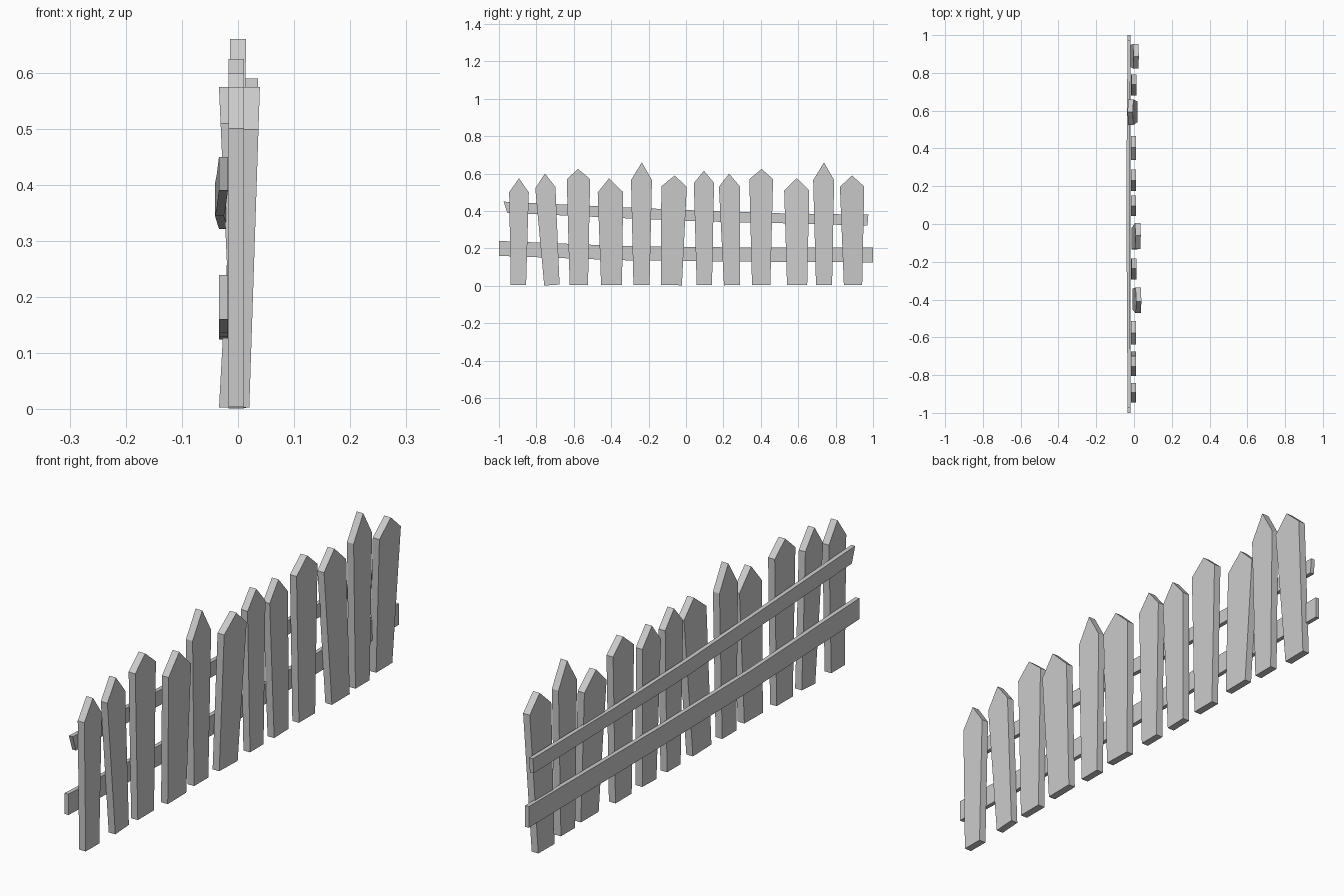
import bpy
import bmesh

cube = bpy.data.objects.get("Cube")
if cube:
    bpy.data.objects.remove(cube, do_unlink=True)

# Single flat grey paint for the whole fence
grey = bpy.data.materials.new("weathered_grey")
grey.use_nodes = True
grey.diffuse_color = (0.6, 0.6, 0.6, 1)
grey.node_tree.nodes["Principled BSDF"].inputs["Base Color"].default_value = (0.6, 0.6, 0.6, 1)


def loft(name, rings):
    """Join equal-length rings of points into a closed solid."""
    bm = bmesh.new()
    rows = [[bm.verts.new(p) for p in ring] for ring in rings]
    count = len(rows[0])
    for a, b in zip(rows, rows[1:]):
        for i in range(count):
            j = (i + 1) % count
            bm.faces.new((a[i], a[j], b[j], b[i]))
    bm.faces.new(rows[0])
    bm.faces.new(rows[-1])
    bmesh.ops.recalc_face_normals(bm, faces=bm.faces)
    mesh = bpy.data.meshes.new(name)
    bm.to_mesh(mesh)
    bm.free()
    mesh.materials.append(grey)
    obj = bpy.data.objects.new(name, mesh)
    bpy.context.collection.objects.link(obj)


def picket(name, base_y, base_w, top_y, top_w, shoulder, peak_y, peak, x_base=-.003, x_top=-.003):
    """Pointed board, wider at the shoulders, leaning along y and x."""
    lean = (top_y - base_y) / shoulder
    b, t = base_w / 2, top_w / 2
    outline = [(base_y - b, .004 + lean * b), (base_y + b, .004 - lean * b),
               (top_y + t, shoulder - lean * t), (peak_y, peak),
               (top_y - t, shoulder + lean * t)]
    # keep the lowest corner on the ground
    outline = [(y, max(z, 0)) for y, z in outline]
    loft(name, [[(x_base + (x_top - x_base) * z / peak + side, y, z) for y, z in outline]
                for side in (-.014, .014)])


# base y, base width, shoulder y, shoulder width, shoulder z, peak y, peak z, x at base, x at top
pickets = [
    (-.896, .082, -.893, .105, .50, -.893, .575),
    (-.717, .082, -.752, .108, .525, -.754, .60),
    (-.573, .098, -.575, .125, .57, -.577, .625),
    (-.398, .112, -.404, .136, .50, -.411, .575, .006, .025),
    (-.238, .086, -.238, .112, .565, -.236, .66, -.003, 0),
    (-.078, .112, -.064, .136, .53, -.06, .59, 0, .022),
    (.098, .082, .096, .108, .55, .096, .615),
    (.246, .086, .232, .112, .53, .23, .60),
    (.402, .098, .402, .127, .57, .404, .625),
    (.594, .108, .592, .134, .51, .592, .575, .006, -.02),
    (.738, .086, .736, .112, .565, .738, .66, -.003, 0),
    (.893, .098, .888, .13, .53, .888, .59, -.02, .012),
]
for number, values in enumerate(pickets, 1):
    picket(f"picket_{number}", *values)


def rail(name, stations):
    """Bent plank through stations of (y at top, y at bottom, x, top z, bottom z)."""
    loft(name, [[(x - .008, yt, zt), (x + .008, yt, zt), (x + .008, yb, zb), (x - .008, yb, zb)]
                for yt, yb, x, zt, zb in stations])


rail("lower_rail", [(-1, -1, -.026, .24, .16), (-.35, -.35, -.026, .213, .137),
                    (.2, .2, -.026, .206, .13), (1, 1, -.026, .206, .125)])
rail("upper_rail", [(-.975, -.955, -.026, .45, .39), (-.3, -.3, -.03, .418, .36),
                    (.06, .06, -.033, .403, .345), (.5, .5, -.03, .388, .335),
                    (.975, .97, -.026, .38, .322)])
